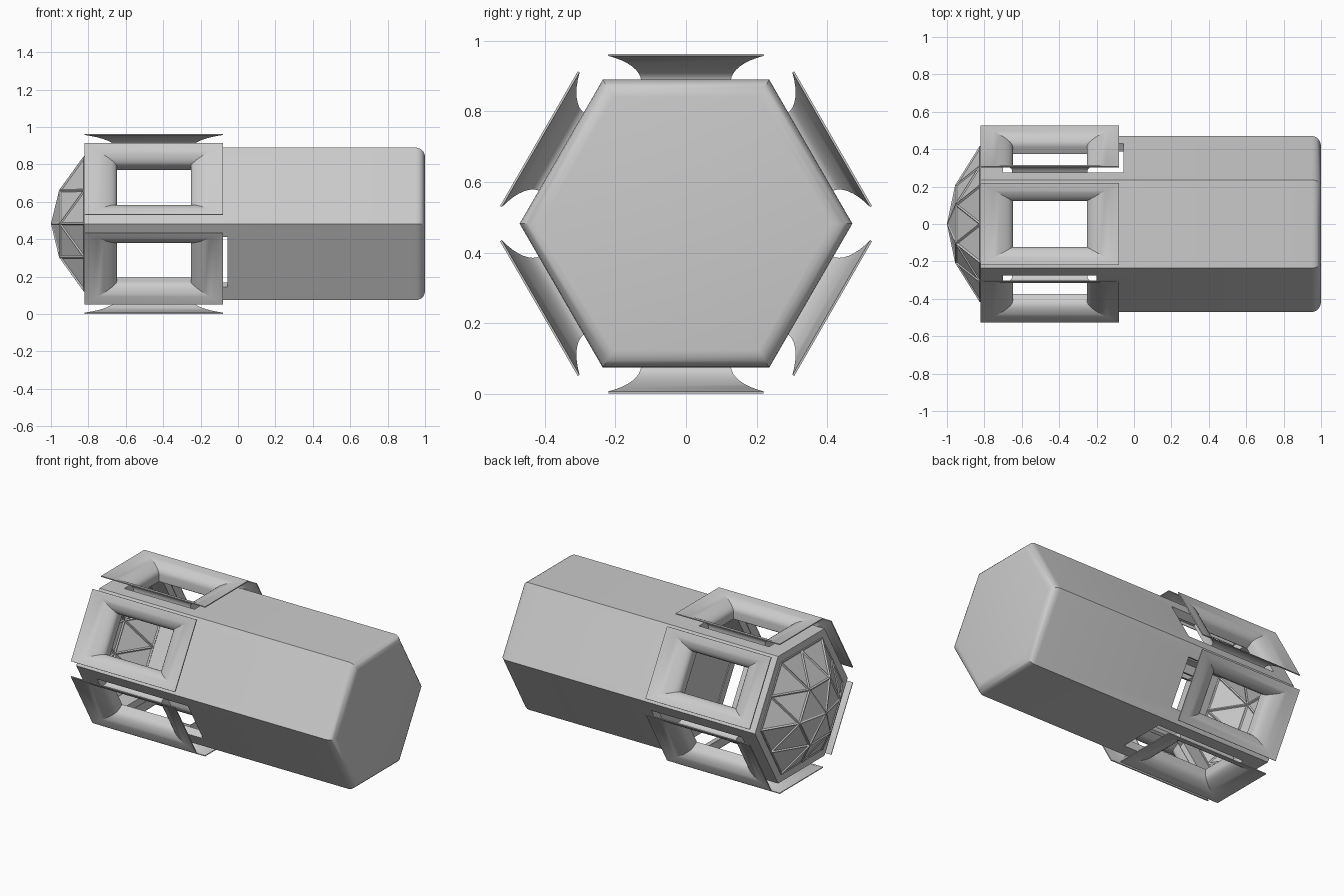
import bpy, bmesh
from math import sin, cos, pi, radians
from mathutils import Matrix

if "Cube" in bpy.data.objects:
    bpy.data.objects.remove(bpy.data.objects["Cube"])

CZ = 0.482          # height of the hexagon axis
R = 0.471           # hexagon corner radius


def make(name, verts, faces):
    me = bpy.data.meshes.new(name)
    me.from_pydata(verts, [], faces)
    bm = bmesh.new()
    bm.from_mesh(me)
    bmesh.ops.recalc_face_normals(bm, faces=bm.faces)
    bm.to_mesh(me)
    bm.free()
    ob = bpy.data.objects.new(name, me)
    bpy.context.collection.objects.link(ob)
    return ob


def hex_ring(x, r):
    return [(x, r * cos(k * pi / 3), CZ + r * sin(k * pi / 3)) for k in range(6)]


def hex_prism(name, x0, x1, r):
    sides = [(k, (k + 1) % 6, 6 + (k + 1) % 6, 6 + k) for k in range(6)]
    return make(name, hex_ring(x0, r) + hex_ring(x1, r),
                sides + [tuple(range(6)), tuple(range(6, 12))])


def side_matrix(k):
    # local z points out of hexagon side k (0 = top, 1 = upper front, ...)
    return Matrix.Translation((0, 0, CZ)) @ Matrix.Rotation(radians(60 * k), 4, 'X')


def apply_mods(ob):
    bpy.context.view_layer.objects.active = ob
    for m in list(ob.modifiers):
        bpy.ops.object.modifier_apply(modifier=m.name)


def smooth(ob, angle):
    bpy.ops.object.select_all(action='DESELECT')
    ob.select_set(True)
    bpy.context.view_layer.objects.active = ob
    bpy.ops.object.shade_smooth_by_angle(angle=radians(angle))


def cut(ob, cutter):
    m = ob.modifiers.new("cut", 'BOOLEAN')
    m.operation, m.solver, m.object = 'DIFFERENCE', 'EXACT', cutter
    apply_mods(ob)
    bpy.data.objects.remove(cutter)


# Hexagonal body with a rounded rear end
body = hex_prism("body", -0.82, 1.0, R)
bm = bmesh.new()
bm.from_mesh(body.data)
rear = [e for e in bm.edges if all(v.co.x > 0.9 for v in e.verts)]
bmesh.ops.bevel(bm, geom=rear, offset=0.05, segments=5, profile=0.5, affect='EDGES')
bm.to_mesh(body.data)
bm.free()

# Hollow front cabin, then an opening behind every window
cut(body, hex_prism("cabin_cutter", -0.9, -0.05, 0.412))
for k in range(6):
    x1 = -0.2 if k in (0, 1) else -0.055      # four openings run longer
    bm = bmesh.new()
    bmesh.ops.create_cube(bm, size=1, matrix=side_matrix(k)
                          @ Matrix.Translation(((x1 - 0.7) / 2, 0, 0.4))
                          @ Matrix.Diagonal((x1 + 0.7, 0.31, 0.2, 1)))
    me = bpy.data.meshes.new("opening_cutter")
    bm.to_mesh(me)
    bm.free()
    cutter = bpy.data.objects.new("opening_cutter", me)
    bpy.context.collection.objects.link(cutter)
    cut(body, cutter)
smooth(body, 30)

# Flared window surrounds: inner sleeve then a curve opening outward
sections = [(0.2, 0.125, 0.36)]
STEPS = 8
for i in range(STEPS + 1):
    t = radians(62) * i / STEPS
    f = (1 - cos(t)) / (1 - cos(radians(62)))
    g = sin(t) / sin(radians(62))
    sections.append((0.2 + 0.17 * f, 0.125 + 0.095 * f, 0.404 + 0.074 * g))
verts, faces = [], []
for hx, hy, n in sections:
    verts += [(-0.45 + sx * hx, sy * hy, n) for sx, sy in ((-1, -1), (1, -1), (1, 1), (-1, 1))]
for i in range(len(sections) - 1):
    for j in range(4):
        a, b = 4 * i + j, 4 * i + (j + 1) % 4
        faces.append((a, b, b + 4, a + 4))
for k in range(6):
    frame = make(f"window_surround_{k + 1}", verts, faces)
    frame.data.transform(side_matrix(k))
    m = frame.modifiers.new("thickness", 'SOLIDIFY')
    m.thickness, m.offset = 0.006, 0
    apply_mods(frame)
    smooth(frame, 30)

# Faceted nose: apex, inner hexagon, outer hexagon with edge midpoints
base = hex_ring(-0.82, 0.412)
mids = [tuple((p + q) / 2 for p, q in zip(base[k], base[(k + 1) % 6])) for k in range(6)]
nv = [(-0.997, 0, CZ)] + hex_ring(-0.95, 0.205) + base + mids
nf = []
for k in range(6):
    j = (k + 1) % 6
    nf += [(0, 1 + k, 1 + j), (1 + k, 7 + k, 13 + k),
           (1 + k, 13 + k, 1 + j), (1 + j, 13 + k, 7 + j)]
nose = make("nose_panels", nv, nf)

# Raised ribs along the nose panel edges
ribs = make("nose_ribs", nv, nf)
m = ribs.modifiers.new("ribs", 'WIREFRAME')
m.thickness, m.offset, m.use_boundary = 0.014, 0, True
apply_mods(ribs)
for v in ribs.data.vertices:
    v.co.x = max(v.co.x, -1.0)
